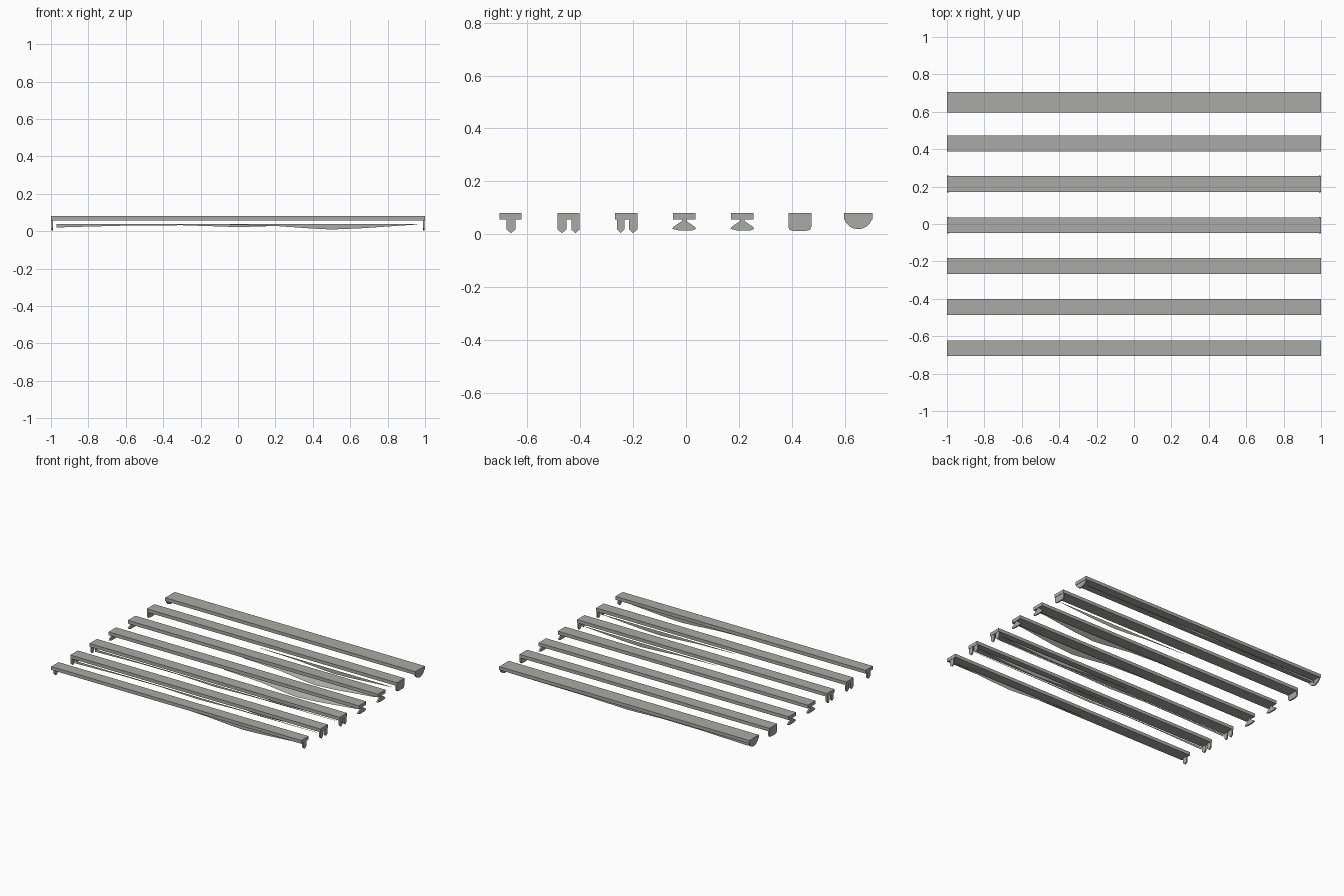
import bpy, bmesh, math

if "Cube" in bpy.data.objects:
    bpy.data.objects.remove(bpy.data.objects["Cube"])

grey = bpy.data.materials.new("warm grey")
grey.diffuse_color = (0.40, 0.40, 0.385, 1)
grey.use_nodes = True
grey.node_tree.nodes["Principled BSDF"].inputs["Base Color"].default_value = grey.diffuse_color


def finish(name, bm):
    bmesh.ops.recalc_face_normals(bm, faces=bm.faces)
    me = bpy.data.meshes.new(name)
    bm.to_mesh(me)
    bm.free()
    me.materials.append(grey)
    ob = bpy.data.objects.new(name, me)
    bpy.context.collection.objects.link(ob)
    return ob


def prism(name, profile, x0, x1):
    """Extrude a (y, z) profile along x."""
    bm = bmesh.new()
    a = [bm.verts.new((x0, y, z)) for y, z in profile]
    b = [bm.verts.new((x1, y, z)) for y, z in profile]
    bm.faces.new(a)
    bm.faces.new(b)
    n = len(profile)
    for i in range(n):
        j = (i + 1) % n
        bm.faces.new((a[i], a[j], b[j], b[i]))
    return finish(name, bm)


def rect(y0, y1, z0, z1):
    return [(y0, z0), (y1, z0), (y1, z1), (y0, z1)]


def end_pair(name, profile, t=0.01):
    for side, x0 in (("left", -0.998), ("right", 0.998 - t)):
        prism(f"{name}_{side}", profile, x0, x0 + t)


def sliver(name, y, stations, lean=0.0):
    """Thin hanging strip: straight top edge, wavy lower edge."""
    bm = bmesh.new()
    top = [bm.verts.new((x, y, 0.038)) for x, z in stations]
    low = [bm.verts.new((x, y + lean * (0.038 - z) / 0.03, z)) for x, z in stations]
    for i in range(len(stations) - 1):
        bm.faces.new((top[i], top[i + 1], low[i + 1], low[i]))
    return finish(name, bm)


DIP = [(-0.1, 0.036), (0.2, 0.028), (0.4, 0.014), (0.5, 0.009), (0.65, 0.015), (0.96, 0.036)]
WAVE = [(-0.97, 0.02), (-0.6, 0.03), (-0.3, 0.032), (0.0, 0.022), (0.3, 0.031), (0.96, 0.036)]


def leg(c, w):
    # socket with pointed foot
    return [(c - w, 0.056), (c - w, 0.018), (c, 0.004), (c + w, 0.018), (c + w, 0.056)]


# mounting plates
plates = [(-0.705, -0.622), (-0.487, -0.402), (-0.268, -0.183), (-0.049, 0.036),
          (0.17, 0.256), (0.387, 0.474), (0.597, 0.705)]
for i, (y0, y1) in enumerate(plates):
    prism(f"plate_{i + 1}", rect(y0, y1, 0.056, 0.08), -1, 1)

# sockets and tube remains
for i, (c, w) in enumerate([(-0.662, 0.017), (-0.469, 0.017), (-0.418, 0.016),
                            (-0.247, 0.014), (-0.2, 0.016)]):
    end_pair(f"socket_{i + 1}", leg(c, w))
    sliver(f"tube_{i + 1}", c, DIP if i % 2 == 0 else WAVE)

# reflector ends
for i, c in enumerate((-0.007, 0.213)):
    end_pair(f"reflector_end_{i + 1}", [(c - 0.045, 0.02), (c - 0.02, 0.014), (c + 0.03, 0.014),
                                        (c + 0.045, 0.02), (c + 0.04, 0.028), (c + 0.008, 0.05),
                                        (c + 0.008, 0.056), (c - 0.008, 0.056),
                                        (c - 0.008, 0.05), (c - 0.04, 0.028)])
    sliver(f"reflector_{i + 1}", c - 0.01, DIP, -0.03)

# box cover ends
end_pair("box_cover_end", [(0.387, 0.056), (0.387, 0.028), (0.392, 0.016), (0.41, 0.012),
                           (0.451, 0.012), (0.469, 0.016), (0.474, 0.028), (0.474, 0.056)])
sliver("box_cover", 0.39, DIP)

# round cover ends
arc = [math.pi + math.pi * k / 10 for k in range(11)]
end_pair("round_cover_end", [(0.651 + 0.054 * math.cos(a), 0.072 + 0.052 * math.sin(a) - 0.001)
                             for a in arc])
sliver("round_cover", 0.67, WAVE)
